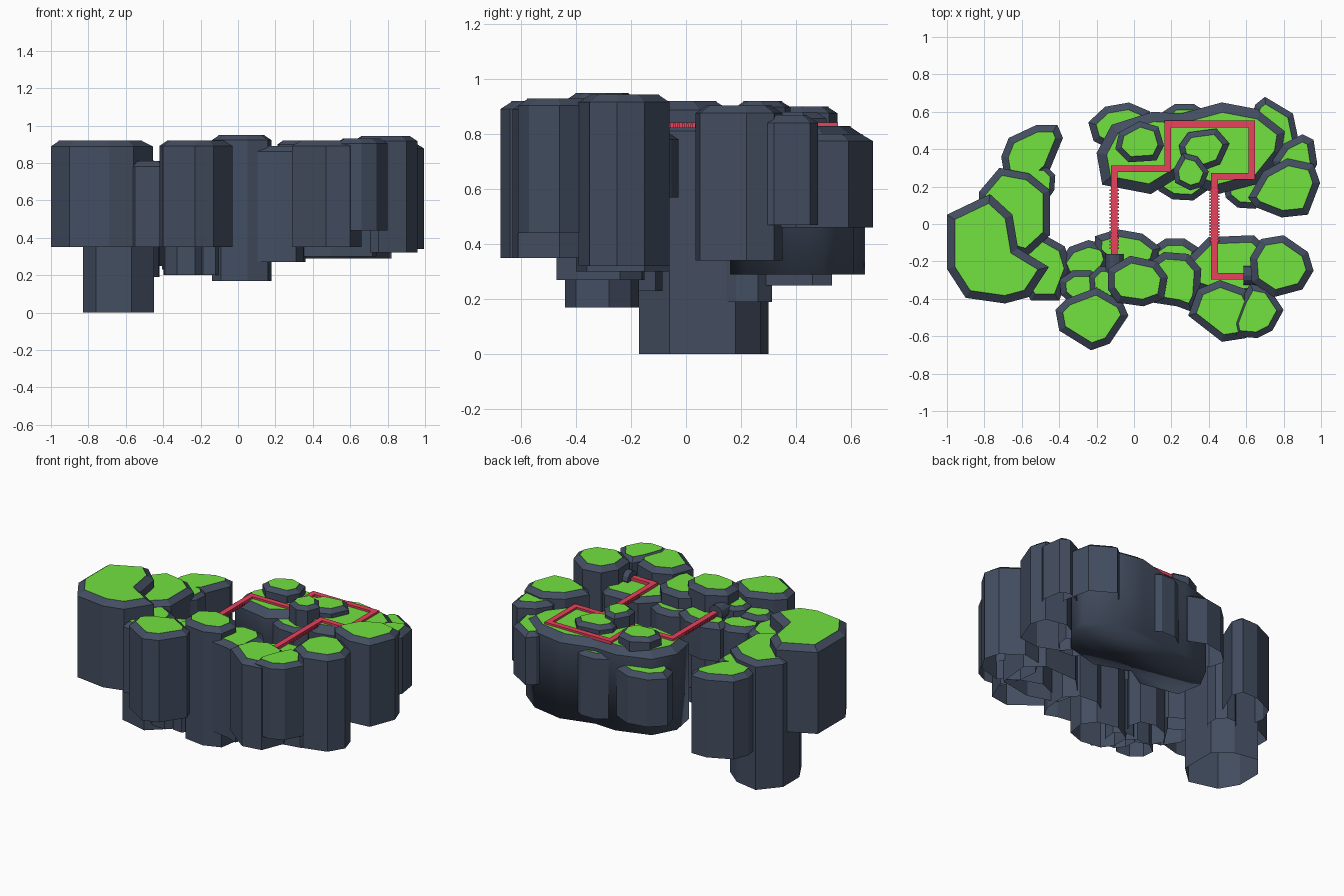
import bpy
import bmesh
from math import cos, sin, pi, radians
from mathutils import Matrix, Vector

default = bpy.data.objects.get("Cube")
if default:
    bpy.data.objects.remove(default, do_unlink=True)


def make_material(name, color):
    mat = bpy.data.materials.new(name)
    mat.use_nodes = True
    mat.diffuse_color = color
    bsdf = next(n for n in mat.node_tree.nodes if n.type == "BSDF_PRINCIPLED")
    bsdf.inputs["Base Color"].default_value = color
    return mat


slate = make_material("slate rock", (0.056, 0.075, 0.118, 1))
grass = make_material("grass green", (0.17, 0.76, 0.05, 1))
red = make_material("path red", (0.8, 0.055, 0.11, 1))


def finish(name, bm, materials):
    mesh = bpy.data.meshes.new(name)
    bm.to_mesh(mesh)
    bm.free()
    for mat in materials:
        mesh.materials.append(mat)
    obj = bpy.data.objects.new(name, mesh)
    bpy.context.collection.objects.link(obj)
    return obj


def pillar(name, outline, bottom, top, rim=0.035, soft=False):
    """Hollow rock column with a chamfered rim and a raised grass cap.
    A soft one is closed below, with smooth walls and underside."""
    bm = bmesh.new()
    drop, lip = rim * 0.7, 0.004
    lower = [bm.verts.new((x, y, bottom)) for x, y in outline]
    upper = [bm.verts.new((x, y, top - drop - lip)) for x, y in outline]
    count = len(outline)
    for i in range(count):
        j = (i + 1) % count
        bm.faces.new((lower[i], lower[j], upper[j], upper[i]))
    if soft:
        bm.faces.new(lower)
        for face in bm.faces:
            face.smooth = True
    cap = bm.faces.new(upper)
    bmesh.ops.recalc_face_normals(bm, faces=bm.faces)
    if cap.normal.z < 0:
        bmesh.ops.reverse_faces(bm, faces=bm.faces)
    bmesh.ops.inset_individual(bm, faces=[cap], thickness=rim, depth=drop,
                               use_even_offset=True)
    bmesh.ops.inset_individual(bm, faces=[cap], thickness=0.002, depth=lip,
                               use_even_offset=True)
    cap.material_index = 1
    return finish(name, bm, [slate, grass])


def blob(cx, cy, rx, ry, turn=0, sides=8):
    """Uneven rounded polygon, turned by an angle in degrees."""
    t = radians(turn)
    points = []
    for i in range(sides):
        a = 2 * pi * (i + 0.5) / sides
        wobble = 1.07 if i % 3 == 0 else 1.0
        x, y = rx * wobble * cos(a), ry * wobble * sin(a)
        points.append((cx + x * cos(t) - y * sin(t), cy + x * sin(t) + y * cos(t)))
    return points


# Western cliffs
pillar("west_cliff", [(-1, .05), (-.77, .16), (-.65, .05), (-.62, -.13), (-.455, -.23),
                      (-.56, -.39), (-.69, -.425), (-.9, -.395), (-1, -.24)], .35, .92, .04)
pillar("west_tall_pillar", [(-.83, .17), (-.72, .3), (-.56, .27), (-.45, .18), (-.45, -.06),
                            (-.57, -.17), (-.76, -.12), (-.83, .0)], 0, .84)
pillar("north_west_pillar", [(-.71, .36), (-.67, .46), (-.52, .53), (-.41, .53), (-.38, .46),
                             (-.45, .29), (-.53, .22), (-.69, .24)], .25, .79)
pillar("west_ledge", blob(-.5, .22, .08, .1), .19, .79, .025)
pillar("west_shoulder", [(-.62, -.1), (-.53, -.03), (-.37, -.12), (-.335, -.24),
                         (-.4, -.41), (-.55, -.41), (-.62, -.3)], .35, .81)

# Southern cliffs
pillar("south_west_pillar", [(-.42, -.46), (-.36, -.4), (-.2, -.34), (-.06, -.42),
                             (-.03, -.49), (-.13, -.64), (-.23, -.675), (-.4, -.57)], .35, .92)
pillar("south_center_pillar", [(-.14, -.24), (-.02, -.17), (.12, -.2), (.18, -.28),
                               (.16, -.4), (.05, -.44), (-.09, -.42), (-.14, -.35)], .17, .95)
pillar("south_middle_pillar", [(.06, -.22), (.16, -.15), (.29, -.16), (.36, -.24),
                               (.35, -.39), (.31, -.47), (.23, -.44), (.1, -.42)], .27, .89)
pillar("south_bridge_ledge", blob(-.04, -.14, .18, .11, -10), .57, .81)
pillar("south_middle_ledge", blob(.22, -.17, .13, .1), .57, .79)
pillar("south_west_ledge", blob(-.26, -.2, .14, .11, 20), .23, .8)
pillar("south_west_step", blob(-.28, -.34, .12, .1), .2, .83, .03)
pillar("south_small_step", blob(-.155, -.32, .085, .1), .2, .86, .025)
pillar("south_path_terrace", [(.28, -.19), (.4, -.07), (.64, -.06), (.74, -.15),
                              (.72, -.36), (.5, -.4), (.31, -.34)], .3, .82)
pillar("south_east_front_pillar", [(.29, -.49), (.34, -.35), (.46, -.3), (.6, -.35), (.66, -.46),
                                   (.6, -.61), (.47, -.63)], .35, .92)
pillar("south_east_corner_pillar", [(.525, -.53), (.57, -.41), (.62, -.32), (.72, -.34), (.8, -.46),
                                    (.74, -.57), (.66, -.61), (.54, -.6)], .44, .93, .03)
pillar("south_east_pillar", [(.62, -.18), (.68, -.08), (.8, -.06), (.93, -.15), (.96, -.25),
                             (.9, -.35), (.75, -.39), (.63, -.31)], .32, .945)

# Main northern island
pillar("north_island", [(-.2, .38), (-.12, .53), (.1, .6), (.25, .59), (.47, .65),
                        (.68, .61), (.82, .5), (.8, .37), (.68, .22), (.45, .16),
                        (.22, .24), (.09, .16), (-.17, .21)], .29, .83, .05, soft=True)
pillar("island_west_knoll", [(-.1, .4), (-.08, .49), (.03, .55), (.13, .52), (.16, .42),
                             (.12, .34), (-.03, .33)], .7, .9, .028)
pillar("island_east_knoll", [(.24, .42), (.29, .49), (.44, .51), (.51, .43), (.46, .32),
                             (.35, .28), (.26, .33)], .7, .88, .028)
pillar("island_south_knoll", [(.21, .29), (.26, .38), (.34, .36), (.4, .28), (.37, .2),
                              (.3, .18), (.22, .22)], .5, .92, .025)

# Pillars around the island
pillar("island_back_west_pillar", blob(-.07, .52, .17, .13, 10), .39, .73)
pillar("island_back_pillar", blob(.27, .55, .13, .1), .35, .77, .03)
pillar("island_front_ledge", blob(.26, .21, .14, .085), .35, .79, .03)
pillar("north_east_back_pillar", [(.6, .5), (.65, .64), (.7, .68), (.85, .59), (.89, .4),
                                  (.8, .3), (.65, .32)], .46, .8, .03)
pillar("north_east_side_pillar", [(.74, .34), (.8, .43), (.9, .48), (.96, .45),
                                  (.98, .32), (.92, .2), (.78, .22)], .47, .87)
pillar("north_east_ledge", blob(.6, .18, .12, .1), .34, .76, .03)
pillar("north_east_pillar", [(.61, .14), (.69, .28), (.82, .35), (.96, .32), (.995, .22),
                             (.93, .05), (.79, .035), (.65, .09)], .34, .905)


def add_box(bm, center, size):
    made = bmesh.ops.create_cube(bm, size=1)["verts"]
    for v in made:
        v.co = Vector(center) + Vector([c * s for c, s in zip(v.co, size)])


# Red path running over the terraces and both bridges
route = [(-.105, -.18), (-.105, .295), (.18, .295), (.18, .535), (.63, .535),
         (.63, .255), (.43, .255), (.43, -.28), (.62, -.28)]
path_width = 0.036
bm = bmesh.new()
for (x0, y0), (x1, y1) in zip(route, route[1:]):
    add_box(bm, ((x0 + x1) / 2, (y0 + y1) / 2, .833),
            (abs(x1 - x0) + path_width, abs(y1 - y0) + path_width, .02))
finish("red_path", bm, [red])

# Bridge planks
for name, x, start, end in (("west_bridge_planks", -.105, -.13, .18),
                            ("east_bridge_planks", .43, -.09, .18)):
    bm = bmesh.new()
    count = 18
    for i in range(count):
        add_box(bm, (x, start + (end - start) * i / (count - 1), .83), (.052, .009, .016))
    finish(name, bm, [red])

# Round tunnel mouths where the path enters the rock
for name, center, axis in (("west_tunnel", (-.105, -.21, .83), "X"),
                           ("east_tunnel", (.635, -.275, .83), "Y")):
    bm = bmesh.new()
    place = Matrix.Translation(center) @ Matrix.Rotation(pi / 2, 4, axis)
    bmesh.ops.create_cone(bm, cap_ends=True, segments=12, radius1=.05, radius2=.05,
                          depth=.1, matrix=place)
    finish(name, bm, [slate])
